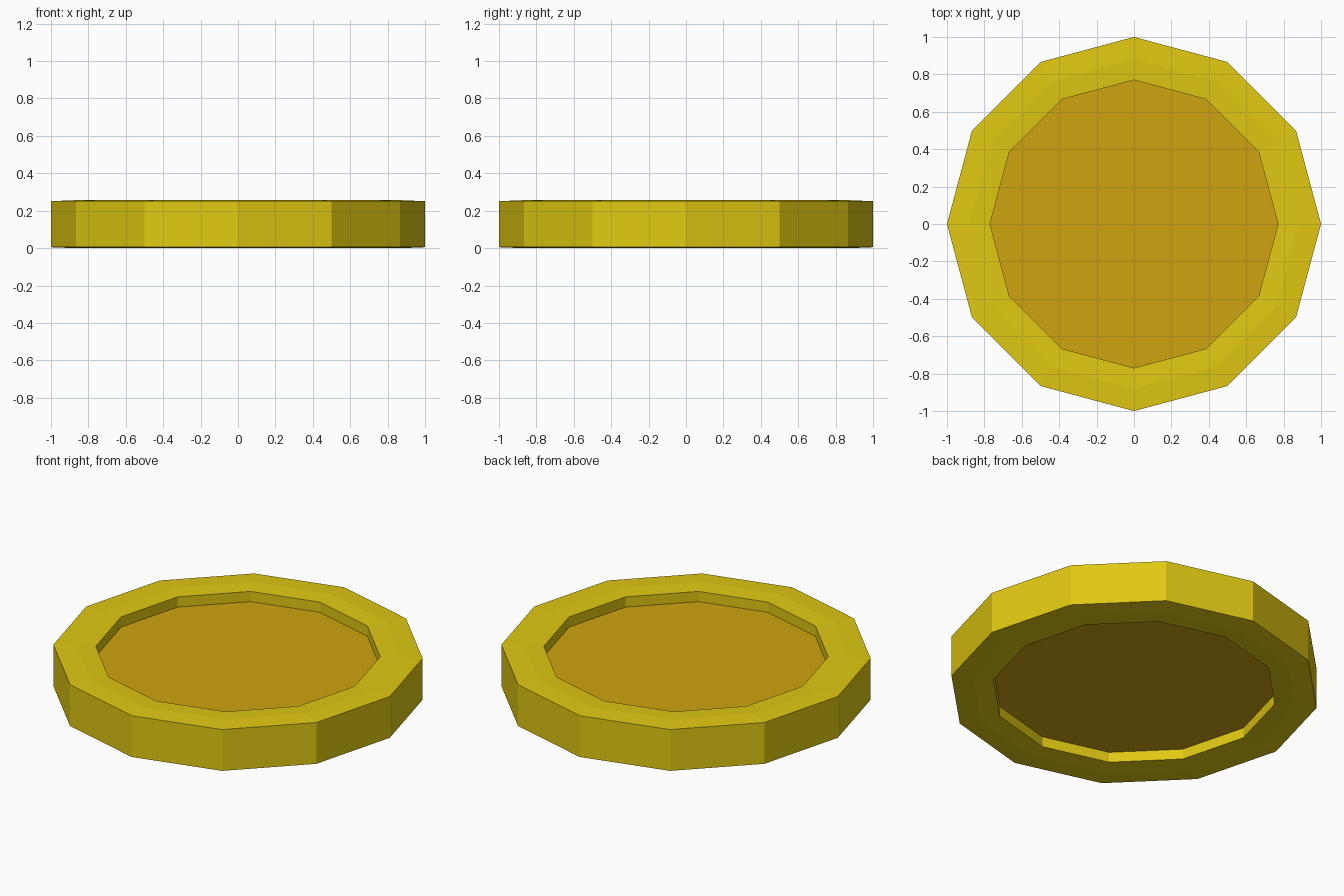
import bpy, bmesh, math

if "Cube" in bpy.data.objects:
    bpy.data.objects.remove(bpy.data.objects["Cube"])

SIDES = 12


def material(name, rgb):
    m = bpy.data.materials.new(name)
    m.diffuse_color = (*rgb, 1)
    m.use_nodes = True
    m.node_tree.nodes["Principled BSDF"].inputs["Base Color"].default_value = m.diffuse_color
    return m


def make_object(name, bm, mat):
    bmesh.ops.recalc_face_normals(bm, faces=bm.faces[:])
    me = bpy.data.meshes.new(name)
    bm.to_mesh(me)
    bm.free()
    me.materials.append(mat)
    ob = bpy.data.objects.new(name, me)
    bpy.context.collection.objects.link(ob)
    return ob


def ring(name, profile, mat):
    """Sweep a closed (radius, z) profile round the z axis."""
    bm = bmesh.new()
    loops = []
    for i in range(SIDES):
        a = 2 * math.pi * i / SIDES
        loops.append([bm.verts.new((r * math.cos(a), r * math.sin(a), z)) for r, z in profile])
    n = len(profile)
    for i in range(SIDES):
        p, q = loops[i], loops[(i + 1) % SIDES]
        for j in range(n):
            k = (j + 1) % n
            bm.faces.new((p[j], q[j], q[k], p[k]))
    return make_object(name, bm, mat)


def disc(name, radius, z0, z1, mat):
    bm = bmesh.new()
    pts = [(radius * math.cos(2 * math.pi * i / SIDES),
            radius * math.sin(2 * math.pi * i / SIDES)) for i in range(SIDES)]
    base = bm.faces.new([bm.verts.new((x, y, z0)) for x, y in pts])
    new = bmesh.ops.extrude_face_region(bm, geom=[base], use_keep_orig=True)["geom"]
    for v in new:
        if isinstance(v, bmesh.types.BMVert):
            v.co.z = z1
    return make_object(name, bm, mat)


gold = material("gold", (0.75, 0.58, 0.006))
dark_gold = material("dark_gold", (0.62, 0.37, 0.005))

# Raised rim, with a very slight ridge on both sides
ring("coin_rim", [(1.0, 0.005), (1.0, 0.251), (0.88, 0.256), (0.77, 0.251),
                  (0.77, 0.005), (0.88, 0.0)], gold)

# Recessed coin face, front and back
disc("coin_face", 0.77, 0.066, 0.19, dark_gold)
